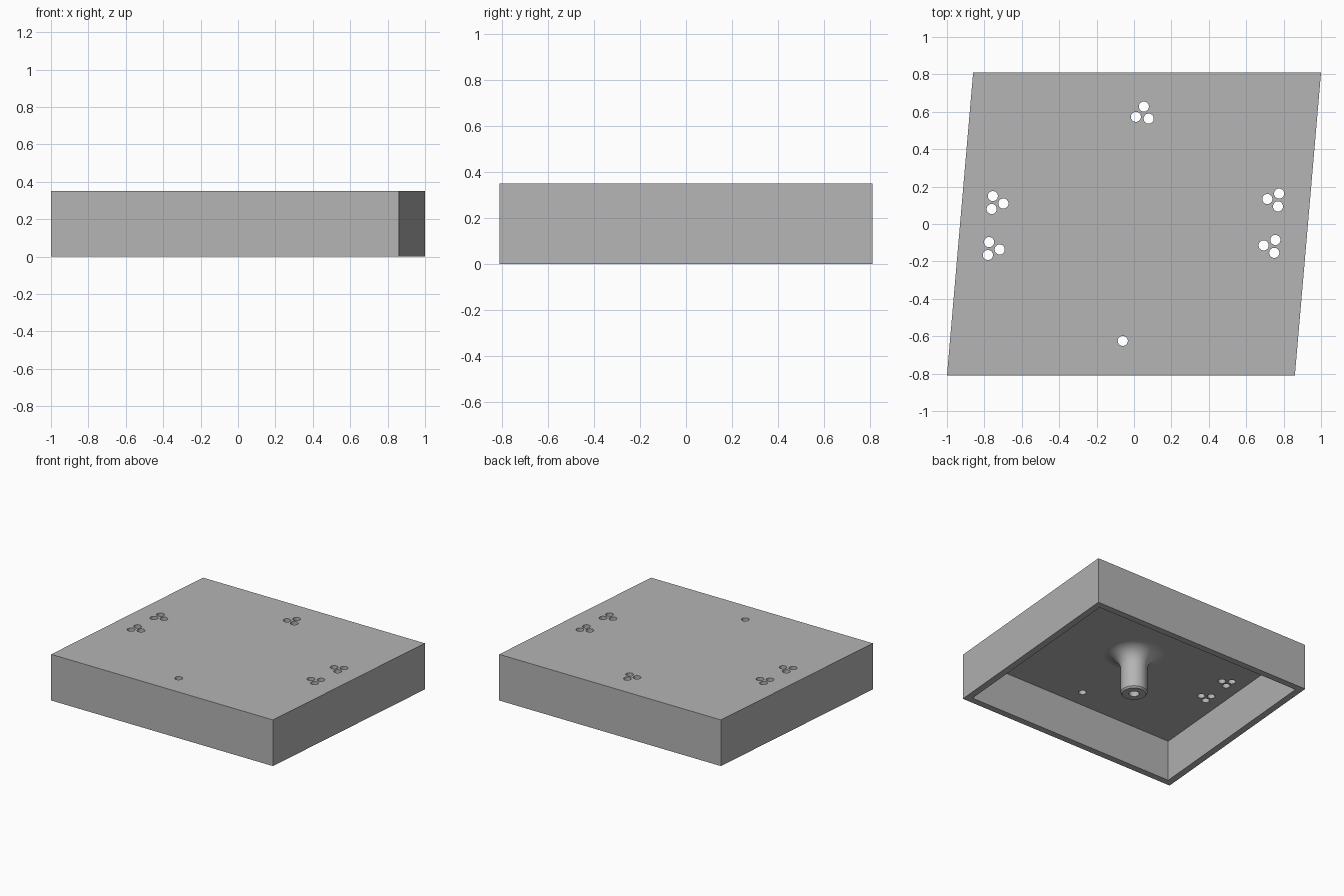
import bpy, bmesh
from math import sin, cos, pi, radians
from mathutils import Matrix

cube = bpy.data.objects.get("Cube")
if cube:
    bpy.data.objects.remove(cube, do_unlink=True)

HEIGHT, CEILING, WALL, SLANT = 0.35, 0.31, 0.05, 0.07
HALF_X, HALF_Y = 0.93, 0.81

grey = bpy.data.materials.new("plain grey")
grey.use_nodes = True
colour = (0.46, 0.46, 0.46, 1)
grey.diffuse_color = colour
grey.node_tree.nodes["Principled BSDF"].inputs["Base Color"].default_value = colour


def make_object(name, bm):
    bmesh.ops.recalc_face_normals(bm, faces=bm.faces)
    mesh = bpy.data.meshes.new(name)
    bm.to_mesh(mesh)
    bm.free()
    mesh.materials.append(grey)
    obj = bpy.data.objects.new(name, mesh)
    bpy.context.collection.objects.link(obj)
    return obj


def select_only(obj):
    bpy.ops.object.select_all(action="DESELECT")
    obj.select_set(True)
    bpy.context.view_layer.objects.active = obj


def slanted_ring(bm, inset, z):
    x, y = HALF_X - inset, HALF_Y - inset
    return [bm.verts.new((sx * x + sy * SLANT * y / HALF_Y, sy * y, z))
            for sx, sy in ((-1, -1), (1, -1), (1, 1), (-1, 1))]


# Hollow slanted cover, open underneath
bm = bmesh.new()
rings = [slanted_ring(bm, 0, HEIGHT), slanted_ring(bm, 0, 0),
         slanted_ring(bm, WALL, 0), slanted_ring(bm, WALL, CEILING)]
for a, b in zip(rings, rings[1:]):
    for i in range(4):
        j = (i + 1) % 4
        bm.faces.new((a[i], a[j], b[j], b[i]))
bm.faces.new(rings[0])
bm.faces.new(rings[-1])
cover = make_object("cover", bm)

# Small through holes: clusters of three around the edge and a single one
clusters = [(-0.738, 0.113, -5), (-0.758, -0.133, -5),
            (0.753, 0.13, 175), (0.733, -0.118, 175), (0.047, 0.588, 82)]
centres = [(-0.06, -0.625)]
for x, y, turn in clusters:
    for k in range(3):
        a = radians(turn + 120 * k)
        centres.append((x + 0.04 * cos(a), y + 0.04 * sin(a)))
bm = bmesh.new()
for x, y in centres:
    bmesh.ops.create_cone(bm, cap_ends=True, segments=32, radius1=0.027, radius2=0.027,
                          depth=0.2, matrix=Matrix.Translation((x, y, CEILING + 0.02)))
cutter = make_object("hole_cutter", bm)
cutter.hide_render = True
cut = cover.modifiers.new("holes", "BOOLEAN")
cut.operation, cut.solver, cut.object = "DIFFERENCE", "EXACT", cutter
select_only(cover)
bpy.ops.object.modifier_apply(modifier=cut.name)
bpy.data.objects.remove(cutter, do_unlink=True)
bpy.ops.object.shade_smooth_by_angle(angle=radians(30))

# Central post with a blind bore, chamfered foot and flared root
RADIUS, FILLET = 0.092, 0.12
profile = [(0, 0.15), (0.036, 0.15), (0.036, 0), (RADIUS - 0.01, 0), (RADIUS, 0.012)]
for k in range(13):
    a = pi / 2 * k / 12
    profile.append((RADIUS + FILLET * (1 - cos(a)), CEILING - FILLET * (1 - sin(a))))
bm = bmesh.new()
verts = [bm.verts.new((r, 0, z)) for r, z in profile]
edges = [bm.edges.new(pair) for pair in zip(verts, verts[1:])]
bmesh.ops.spin(bm, geom=verts + edges, cent=(0, 0, 0), axis=(0, 0, 1),
               angle=2 * pi, steps=48)
bmesh.ops.remove_doubles(bm, verts=bm.verts, dist=0.0001)
post = make_object("centre_post", bm)
# Outward normals: the foot faces down
foot = min(post.data.polygons, key=lambda p: p.center.z)
if foot.normal.z > 0:
    post.data.flip_normals()
select_only(post)
bpy.ops.object.shade_smooth_by_angle(angle=radians(30))
